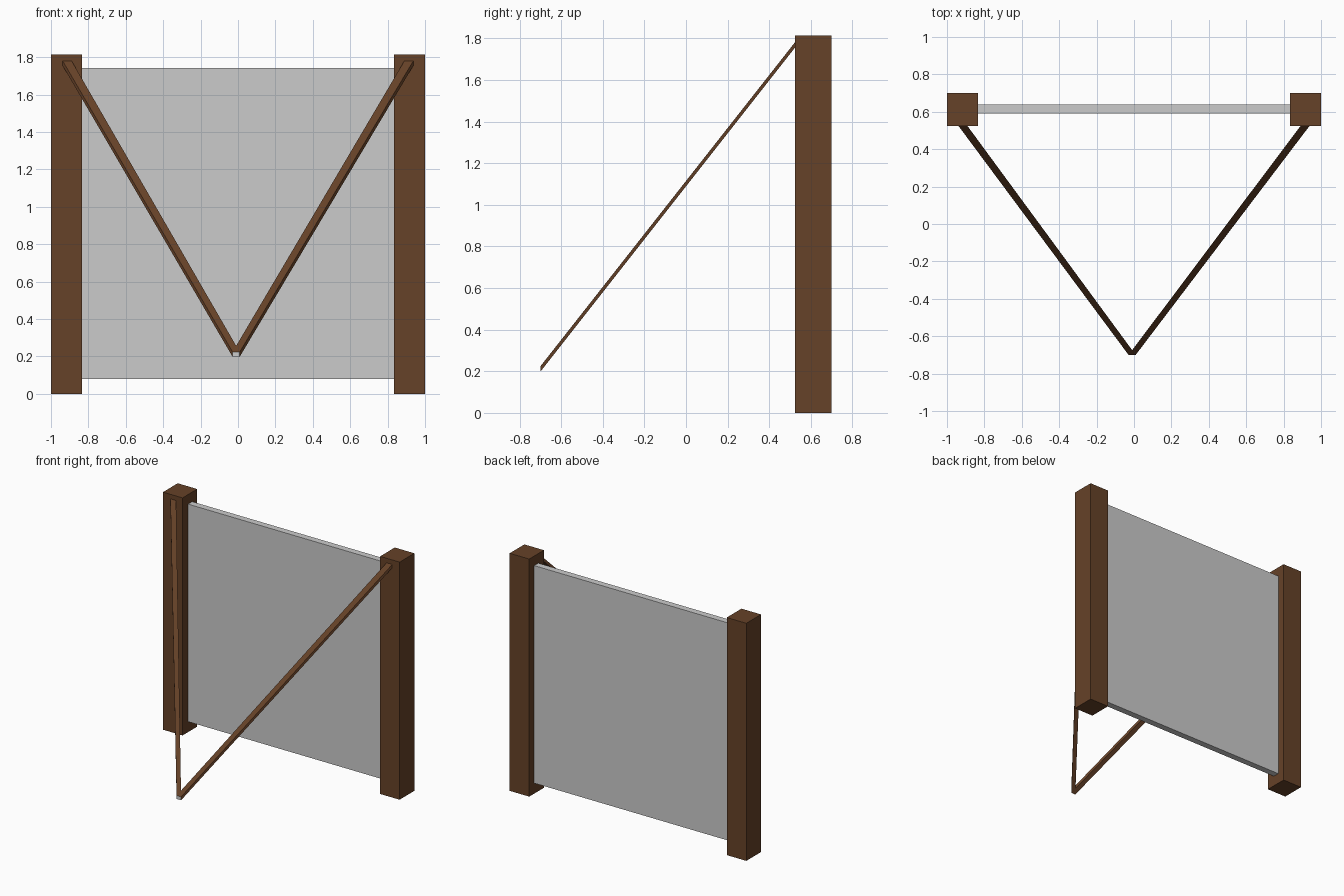
import bpy, bmesh

if "Cube" in bpy.data.objects:
    bpy.data.objects.remove(bpy.data.objects["Cube"])

brown = bpy.data.materials.new("dark_wood")
brown.diffuse_color = (0.133, 0.054, 0.021, 1)
brown.use_nodes = True
brown.node_tree.nodes["Principled BSDF"].inputs["Base Color"].default_value = brown.diffuse_color
grey = bpy.data.materials.new("plain_grey")
grey.diffuse_color = (0.8, 0.8, 0.8, 1)
grey.use_nodes = True
grey.node_tree.nodes["Principled BSDF"].inputs["Base Color"].default_value = grey.diffuse_color


def make(name, bm, mats=()):
    bmesh.ops.recalc_face_normals(bm, faces=bm.faces[:])
    me = bpy.data.meshes.new(name)
    bm.to_mesh(me)
    bm.free()
    for m in mats:
        me.materials.append(m)
    ob = bpy.data.objects.new(name, me)
    bpy.context.collection.objects.link(ob)
    return ob


def box(name, lo, hi, mats=()):
    bm = bmesh.new()
    bmesh.ops.create_cube(bm, size=1)
    for v in bm.verts:
        v.co = [(a + b) / 2 + c * (b - a) for a, b, c in zip(lo, hi, v.co)]
    return make(name, bm, mats)


def brace(name, top, foot):
    # sheared bar: upright rectangle on the post lofted to one at the foot
    bm = bmesh.new()
    rings = []
    for x, y, z, w, h in (top, foot):
        rings.append([bm.verts.new((x + sx * w / 2, y, z + sz * h / 2))
                      for sx, sz in ((-1, -1), (1, -1), (1, 1), (-1, 1))])
    a, b = rings
    for i in range(4):
        j = (i + 1) % 4
        bm.faces.new((a[i], a[j], b[j], b[i]))
    bm.faces.new(a)
    bm.faces.new(b).material_index = 1  # bare grey foot end
    return make(name, bm, (brown, grey))


# posts and braces on both sides
for side, s in (("left", -1), ("right", 1)):
    xs = sorted((s * 0.835, s * 1.0))
    box(side + "_post", (xs[0], 0.523, 0), (xs[1], 0.70, 1.815), (brown,))
    brace(side + "_brace", (s * 0.915, 0.525, 1.77, 0.048, 0.026),
          (-0.01, -0.70, 0.211, 0.038, 0.026))

# flat panel between the posts
box("panel", (-0.84, 0.59, 0.08), (0.84, 0.64, 1.742))
